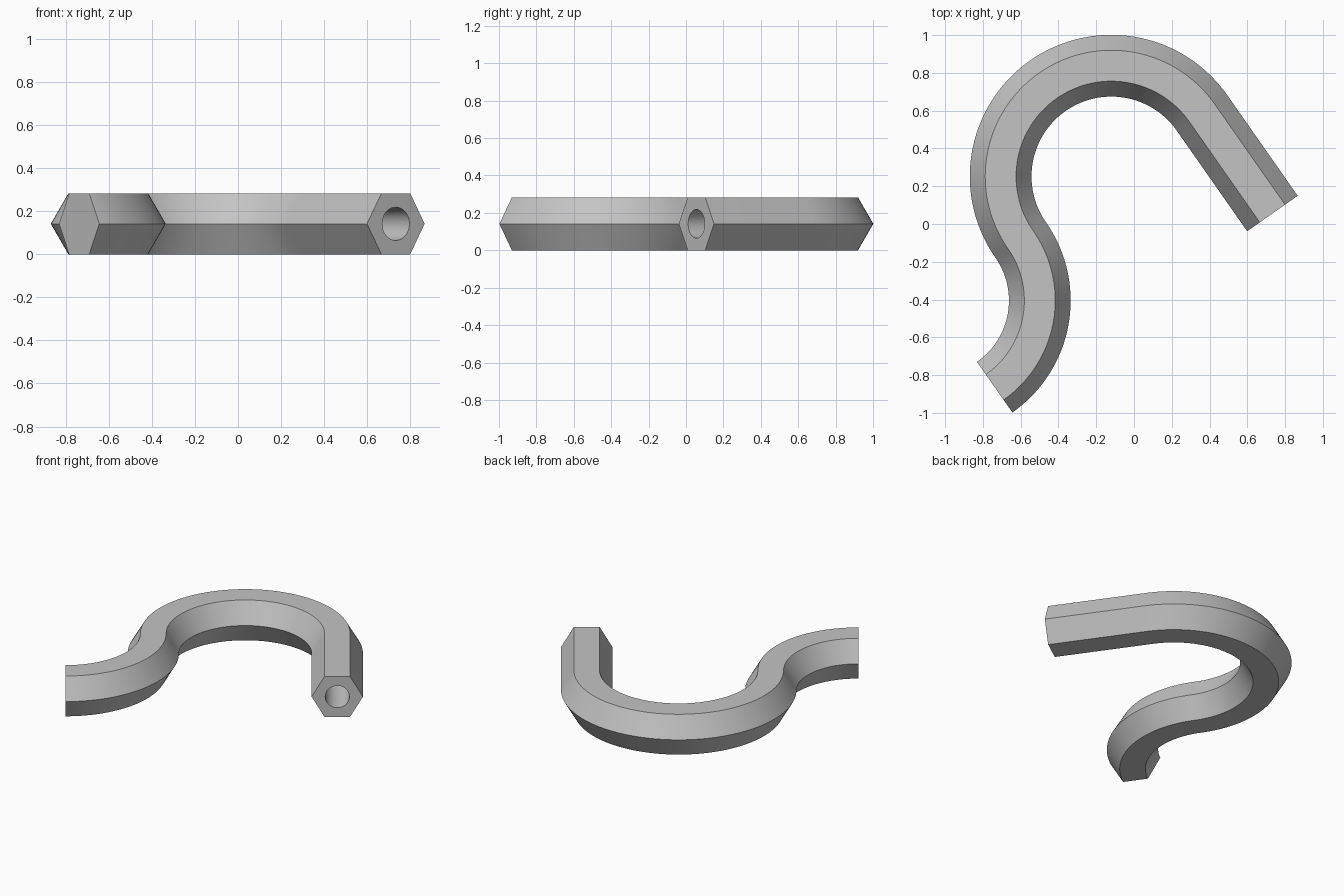
import bpy
import bmesh
from math import sin, cos, pi, radians
from mathutils import Vector

cube = bpy.data.objects.get("Cube")
if cube:
    bpy.data.objects.remove(cube, do_unlink=True)

# Hexagonal bar dimensions
HEX_R = 0.1634
MID_Z = HEX_R * cos(pi / 6)
BIG_R, SMALL_R = 0.586, 0.56
SHANK = 0.65
HOLE_R, HOLE_DEPTH = 0.077, 0.45
BEND = radians(35)
UP = Vector((0, 0, 1))


def radial(a):
    return Vector((cos(a), sin(a), 0))


# Centre line as (point, sideways direction): shank, large bend, reverse bend
big_centre = Vector((-0.12, 0.252, MID_Z))
small_centre = big_centre - radial(BEND) * (BIG_R + SMALL_R)
shank_dir = radial(BEND - pi / 2)
tip = big_centre + radial(BEND) * BIG_R + shank_dir * SHANK

path = [(tip, radial(BEND))]
BIG_STEPS, SMALL_STEPS = 72, 36
for i in range(BIG_STEPS + 1):
    r = radial(BEND + pi * i / BIG_STEPS)
    path.append((big_centre + r * BIG_R, r))
for i in range(1, SMALL_STEPS + 1):
    r = radial(BEND - pi / 2 * i / SMALL_STEPS)
    path.append((small_centre + r * SMALL_R, -r))

bm = bmesh.new()


def ring(centre, side, radius, count):
    angles = [2 * pi * k / count for k in range(count)]
    return [bm.verts.new(centre + (side * cos(a) + UP * sin(a)) * radius)
            for a in angles]


def skin(a, b):
    n = len(a)
    for k in range(n):
        j = (k + 1) % n
        bm.faces.new((a[k], a[j], b[j], b[k]))


def loop_edges(loop):
    return [bm.edges.get((loop[k - 1], loop[k])) for k in range(len(loop))]


# Swept hexagonal bar with a closed far end
rings = [ring(p, s, HEX_R, 6) for p, s in path]
for a, b in zip(rings, rings[1:]):
    skin(a, b)
bm.faces.new(rings[-1])

# Blind round hole in the shank tip
mouth = ring(tip, radial(BEND), HOLE_R, 40)
floor = ring(tip - shank_dir * HOLE_DEPTH, radial(BEND), HOLE_R, 40)
skin(mouth, floor)
bm.faces.new(floor)
bmesh.ops.triangle_fill(bm, use_beauty=True, use_dissolve=False,
                        edges=loop_edges(rings[0]) + loop_edges(mouth))
bmesh.ops.recalc_face_normals(bm, faces=bm.faces[:])

mesh = bpy.data.meshes.new("hex_bar_hook")
bm.to_mesh(mesh)
bm.free()
hook = bpy.data.objects.new("hex_bar_hook", mesh)
bpy.context.collection.objects.link(hook)

# Plain grey metal
grey = bpy.data.materials.new("plain_grey")
grey.use_nodes = True
colour = (0.55, 0.55, 0.55, 1)
grey.diffuse_color = colour
for node in grey.node_tree.nodes:
    if node.type == 'BSDF_PRINCIPLED':
        node.inputs["Base Color"].default_value = colour
mesh.materials.append(grey)

# Smooth bends, crisp hexagon edges
bpy.ops.object.select_all(action='DESELECT')
hook.select_set(True)
bpy.context.view_layer.objects.active = hook
bpy.ops.object.shade_smooth_by_angle(angle=radians(30))
